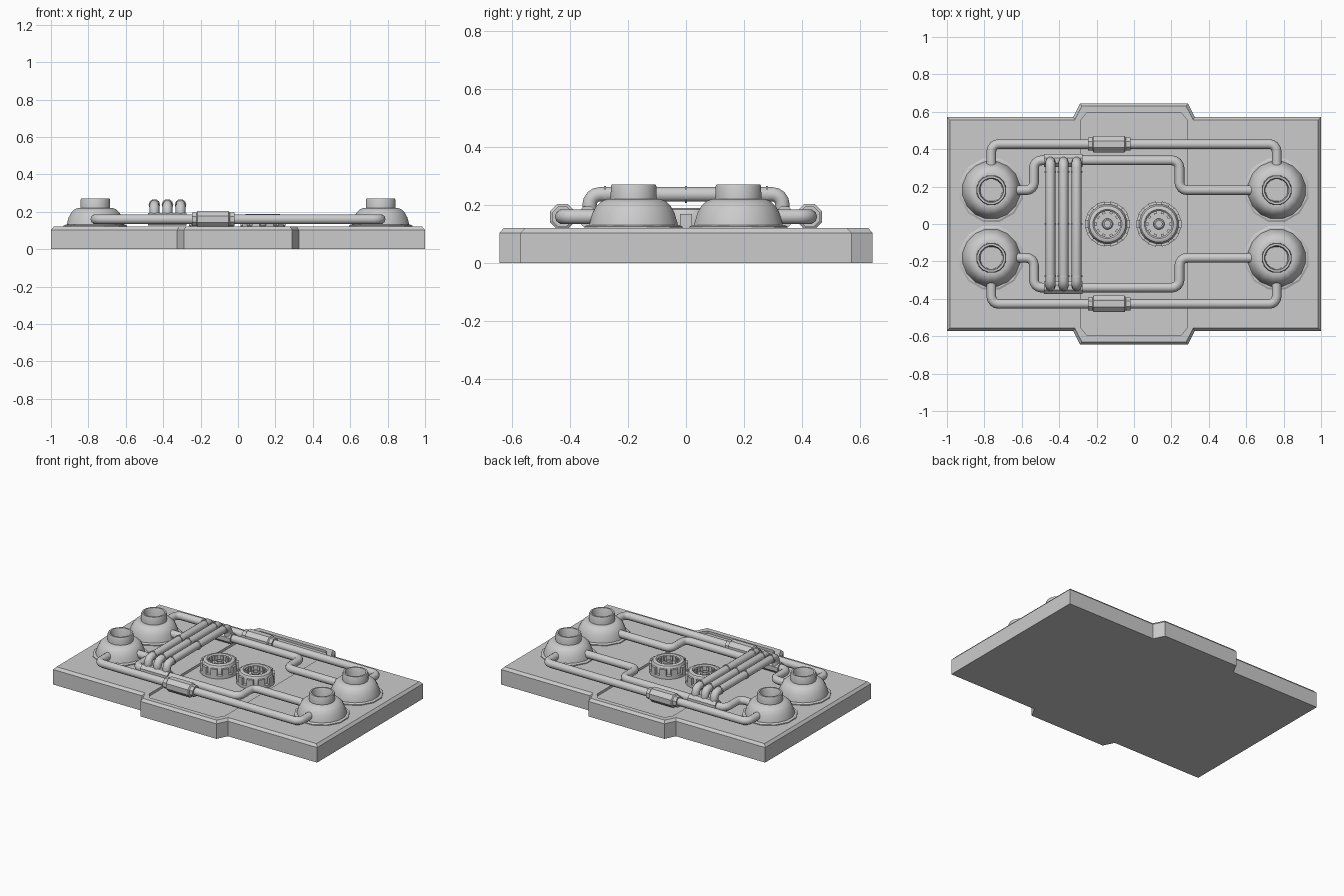
import bpy, bmesh
from math import cos, sin, pi, radians
from mathutils import Vector, Matrix

if "Cube" in bpy.data.objects:
    bpy.data.objects.remove(bpy.data.objects["Cube"])


def finish(name, bm, angle=None):
    bmesh.ops.recalc_face_normals(bm, faces=bm.faces)
    me = bpy.data.meshes.new(name)
    bm.to_mesh(me)
    bm.free()
    ob = bpy.data.objects.new(name, me)
    bpy.context.collection.objects.link(ob)
    if angle:
        smooth(ob, angle)
    return ob


def select(ob):
    bpy.ops.object.select_all(action='DESELECT')
    ob.select_set(True)
    bpy.context.view_layer.objects.active = ob


def smooth(ob, angle=35):
    select(ob)
    bpy.ops.object.shade_smooth_by_angle(angle=radians(angle))


def loft(bm, rings):
    """Skin equal-length closed rings and cap both ends."""
    vs = [[bm.verts.new(p) for p in r] for r in rings]
    n = len(vs[0])
    for a, b in zip(vs, vs[1:]):
        for i in range(n):
            bm.faces.new((a[i], a[(i + 1) % n], b[(i + 1) % n], b[i]))
    bm.faces.new(vs[0])
    bm.faces.new(vs[-1])


def lathe(name, profile, loc, n=16, angle=35, along_x=False):
    bm = bmesh.new()
    loft(bm, [[(r * cos((i + .5) * 2 * pi / n), r * sin((i + .5) * 2 * pi / n), z)
               for i in range(n)] for r, z in profile])
    if along_x:
        bmesh.ops.rotate(bm, verts=bm.verts, matrix=Matrix.Rotation(pi / 2, 3, 'Y'))
    bmesh.ops.translate(bm, verts=bm.verts, vec=loc)
    return finish(name, bm, angle)


def pipe(name, pts, r=.026, fillet=.04):
    pts = [Vector(p) for p in pts]
    path = [pts[0]]
    for a, b, c in zip(pts, pts[1:], pts[2:]):
        u, v = (a - b).normalized() * fillet, (c - b).normalized() * fillet
        for k in range(5):
            t = k / 4 * pi / 2
            path.append(b + u * (1 - sin(t)) + v * (1 - cos(t)))
    path.append(pts[-1])
    cu = bpy.data.curves.new(name, 'CURVE')
    cu.dimensions = '3D'
    cu.bevel_depth, cu.bevel_resolution, cu.use_fill_caps = r, 3, True
    sp = cu.splines.new('POLY')
    sp.points.add(len(path) - 1)
    for q, p in zip(sp.points, path):
        q.co = (*p, 1)
    ob = bpy.data.objects.new(name, cu)
    bpy.context.collection.objects.link(ob)
    select(ob)
    bpy.ops.object.convert(target='MESH')
    smooth(bpy.context.object, 40)


def mirror4(quarter):
    """Close an outline from its +x +y quarter."""
    half = quarter + [(-x, y) for x, y in reversed(quarter)]
    return half + [(-x, -y) for x, y in half]


# base plate with side tabs and a chamfered top edge
low = mirror4([(1, .572), (.325, .572), (.288, .645)])
top = mirror4([(.985, .557), (.316, .557), (.279, .63)])
bm = bmesh.new()
loft(bm, [[(x, y, z) for x, y in o] for o, z in ((low, 0), (low, .103), (top, .12))])
plate = finish("base_plate", bm)

# shallow centre recess
bm = bmesh.new()
rec = mirror4([(.285, .555), (.25, .597)])
loft(bm, [[(x, y, z) for x, y in rec] for z in (.104, .2)])
cutter = finish("recess_cutter", bm)
cutter.hide_render = True
mod = plate.modifiers.new("recess", 'BOOLEAN')
mod.operation, mod.object, mod.solver = 'DIFFERENCE', cutter, 'EXACT'
select(plate)
bpy.ops.object.modifier_apply(modifier="recess")
bpy.data.objects.remove(cutter)

# four domed ports with hollow necks
dome = [(.158, .12), (.154, .14), (.145, .17), (.132, .195), (.115, .212), (.095, .22),
        (.081, .22), (.08, .265), (.077, .271), (.066, .271), (.063, .265), (.06, .18)]
for sx in (-1, 1):
    for sy in (-1, 1):
        c = (sx * .763, sy * .181, 0)
        lathe("port_flange", [(.175, .115), (.175, .126), (.165, .131)], c, 12, 20)
        lathe("port_dome", dome, c)

# pipe runs on both sides, with sleeves
for s in (-1, 1):
    pipe("outer_pipe", [(-.763, s * .25, .16), (-.763, s * .427, .16),
                        (.763, s * .427, .16), (.763, s * .25, .16)])
    lathe("outer_sleeve", [(.038, -.247), (.038, -.222), (.047, -.216), (.047, -.05),
                           (.038, -.044), (.038, -.02)], (0, s * .427, .16), 8, 20, True)
    pipe("inner_pipe", [(-.66, s * .181, .16), (-.535, s * .181, .16), (-.535, s * .34, .16),
                        (.243, s * .34, .16), (.243, s * .181, .16), (.66, s * .181, .16)])
    lathe("manifold_sleeve", [(.037, -.48), (.037, -.275)], (0, s * .34, .16), 8, 20, True)

# three raised crossover pipes with collars
for x in (-.447, -.377, -.307):
    pipe("crossover_pipe", [(x, -.333, .16), (x, -.333, .237), (x, .333, .237), (x, .333, .16)],
         fillet=.035)
    for y in (-.28, 0, .28):
        pipe("crossover_collar", [(x, y - .004, .237), (x, y + .004, .237)], .031)

# two ribbed hollow knobs with inner teeth and a centre hub
def box(bm, centre, size, ang, origin):
    m = (Matrix.Translation(origin) @ Matrix.Rotation(ang, 4, 'Z')
         @ Matrix.Translation(centre) @ Matrix.Diagonal((*size, 1)))
    bmesh.ops.create_cube(bm, size=1, matrix=m)


for x in (-.142, .133):
    c = (x, 0, 0)
    lathe("knob_body", [(.12, .1), (.12, .125), (.107, .128), (.107, .168), (.098, .184),
                        (.088, .189), (.078, .189), (.07, .182), (.07, .145)], c, 20, 30)
    lathe("knob_hub", [(.03, .14), (.03, .17), (.024, .175), (.017, .175), (.017, .155)], c, 12)
    bm = bmesh.new()
    for i in range(10):
        a = i * 2 * pi / 10
        box(bm, (.11, 0, .146), (.02, .042, .046), a, c)
        box(bm, (.066, 0, .16), (.02, .016, .04), a, c)
    finish("knob_ribs", bm)
